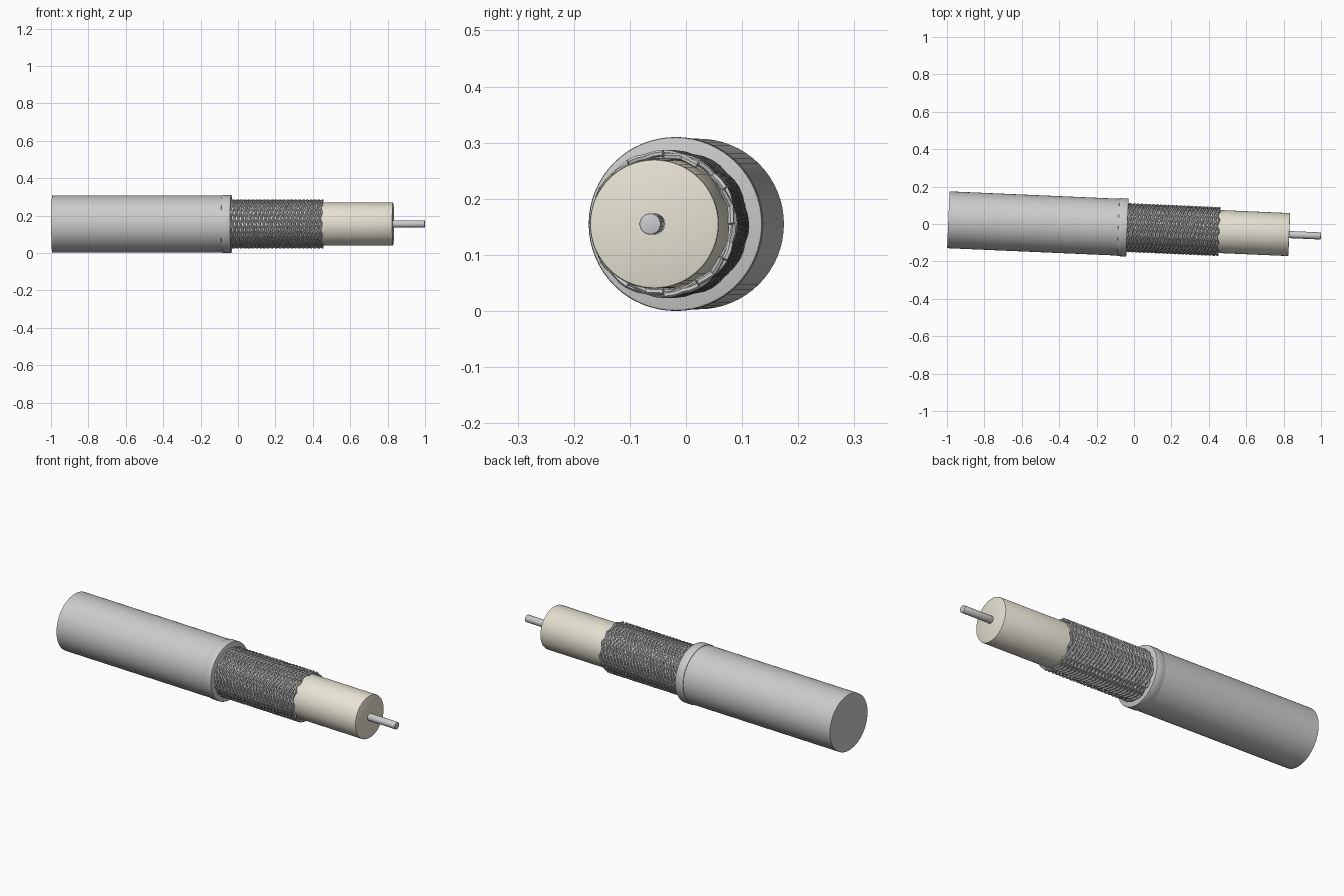
import bpy, bmesh, math
from mathutils import Matrix

if "Cube" in bpy.data.objects:
    bpy.data.objects.remove(bpy.data.objects["Cube"])

# Cable axis: runs along x, slightly turned about z
AXIS = Matrix.Translation((0, -0.0205, 0.155)) @ Matrix.Rotation(math.radians(-2.49), 4, 'Z')


def material(name, rgb):
    m = bpy.data.materials.new(name)
    m.diffuse_color = (*rgb, 1)
    m.use_nodes = True
    m.node_tree.nodes["Principled BSDF"].inputs["Base Color"].default_value = m.diffuse_color
    return m


cream = material("insulation_cream", (0.80, 0.77, 0.66))


def add_object(name, data):
    ob = bpy.data.objects.new(name, data)
    bpy.context.collection.objects.link(ob)
    ob.matrix_world = AXIS
    bpy.ops.object.select_all(action='DESELECT')
    ob.select_set(True)
    bpy.context.view_layer.objects.active = ob
    return ob


def rod(name, x0, x1, r, bevel=0.0, sides=64, mat=None):
    """Capped cylinder along the cable axis with softened rims."""
    bm = bmesh.new()
    m = Matrix.Translation(((x0 + x1) / 2, 0, 0)) @ Matrix.Rotation(math.pi / 2, 4, 'Y')
    bmesh.ops.create_cone(bm, cap_ends=True, segments=sides, radius1=r, radius2=r,
                          depth=x1 - x0, matrix=m)
    if bevel:
        rims = [e for e in bm.edges if abs(e.verts[0].co.x - e.verts[1].co.x) < 1e-4]
        bmesh.ops.bevel(bm, geom=rims, offset=bevel, segments=2, profile=0.5, affect='EDGES')
    me = bpy.data.meshes.new(name)
    bm.to_mesh(me)
    bm.free()
    ob = add_object(name, me)
    if mat:
        me.materials.append(mat)
    bpy.ops.object.shade_smooth_by_angle(angle=math.radians(35))
    return ob


# Solid layers, outside to inside
rod("outer_jacket", -0.9935, -0.04, 0.152)
rod("jacket_collar", -0.085, -0.035, 0.155, 0.004)
rod("insulation", -0.06, 0.831, 0.115, 0.004, mat=cream)
rod("centre_conductor", 0.80, 1.0, 0.019, 0.002, sides=24)


# Woven shield: two opposite families of helical wires passing over and under
def braid(name, direction, strands=12, turns=2.0, x0=-0.045, x1=0.453, steps=96):
    cu = bpy.data.curves.new(name, 'CURVE')
    cu.dimensions = '3D'
    cu.bevel_depth = 0.0058
    cu.bevel_resolution = 1
    cu.use_fill_caps = True
    for k in range(strands):
        sp = cu.splines.new('POLY')
        sp.points.add(steps)
        for i, p in enumerate(sp.points):
            t = i / steps
            a = direction * 2 * math.pi * turns * t + 2 * math.pi * k / strands
            wave = math.cos(2 * math.pi * turns * strands * t / 2 + math.pi * k)
            r = 0.1235 + 0.003 * direction * wave
            p.co = (x0 + (x1 - x0) * t, r * math.cos(a), r * math.sin(a), 1)
    add_object(name, cu)
    bpy.ops.object.convert(target='MESH')
    bpy.ops.object.shade_smooth_by_angle(angle=math.radians(50))


braid("braid_clockwise", 1)
braid("braid_counterclockwise", -1)
